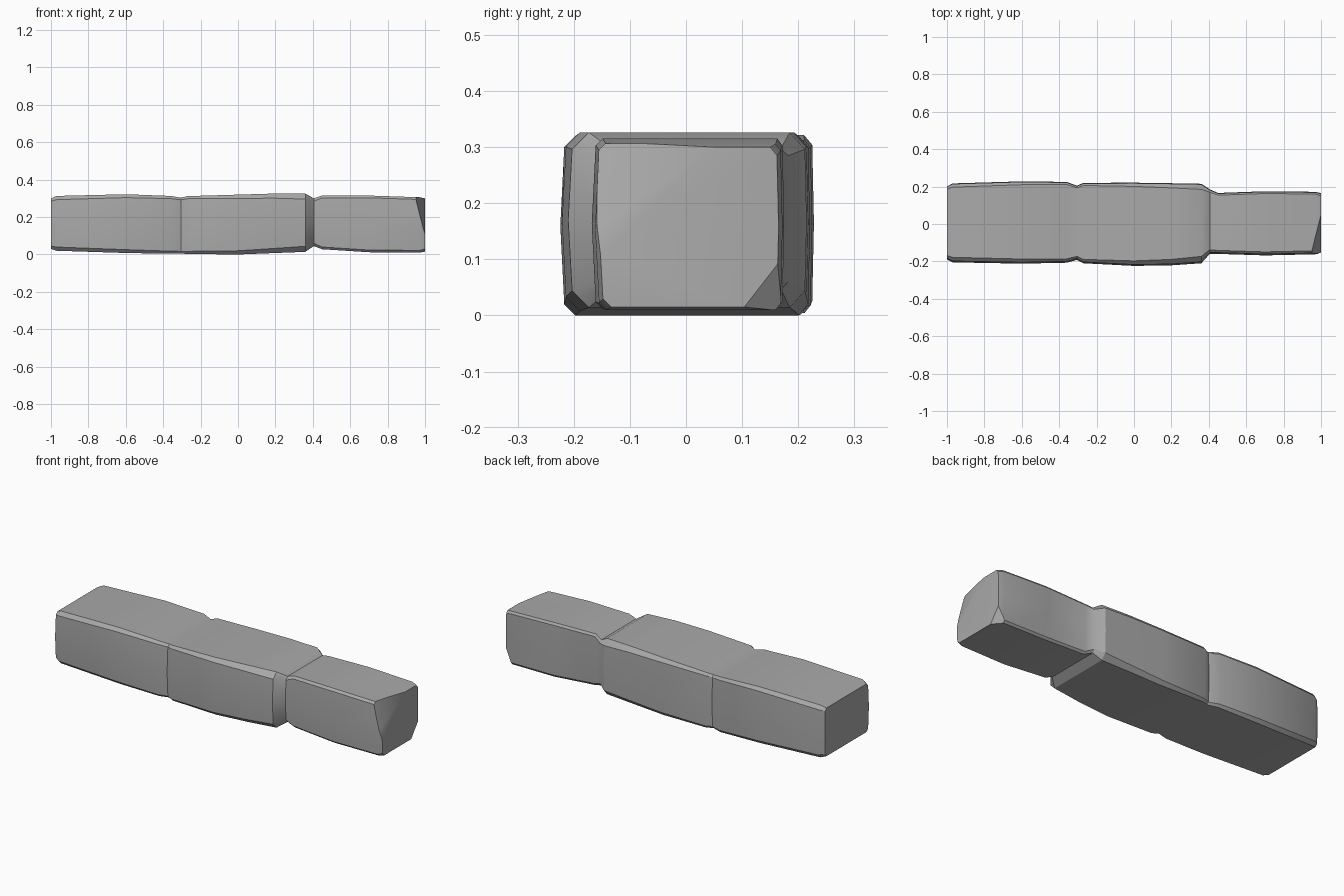
import bpy, bmesh, math
from mathutils import Vector

cube = bpy.data.objects.get("Cube")
if cube:
    bpy.data.objects.remove(cube, do_unlink=True)

# Stone material
stone = bpy.data.materials.new("stone_grey")
stone.use_nodes = True
grey = (0.4, 0.4, 0.4, 1)
stone.diffuse_color = grey
stone.node_tree.nodes["Principled BSDF"].inputs["Base Color"].default_value = grey

# Sections along the row: x, front, back, bottom, top, chamfer
sections = [
    (-1.0, -.19, .20, .03, .30, .015),
    (-.97, -.205, .217, .02, .313, .02),
    (-.6, -.212, .228, .008, .322, .018),
    (-.36, -.207, .225, .004, .313, .014),
    (-.305, -.192, .205, .005, .304, .012),
    (-.27, -.21, .22, .003, .312, .014),
    (0, -.224, .221, .0, .32, .02),
    (.2, -.221, .218, .008, .326, .025),
    (.36, -.21, .215, .014, .326, .03),
    (.405, -.16, .185, .045, .30, .015),
    (.45, -.16, .166, .028, .315, .012),
    (.7, -.168, .175, .012, .315, .012),
    (.97, -.162, .172, .01, .306, .012),
    (1.0, -.155, .165, .015, .30, .015),
]


def ring(bm, x, front, back, low, high, c):
    """Chamfered rectangle with gently bulging front and back."""
    mid = (low + high) / 2
    lean = .007
    pts = [(front + c + lean, low), (back - c, low), (back - .003, low + c), (back, mid),
           (back - .003, high - c), (back - c, high), (front + c + lean, high),
           (front + lean, high - c), (front, mid), (front + lean, low + c)]
    return [bm.verts.new((x, y, z)) for y, z in pts]


bm = bmesh.new()
rings = [ring(bm, *s) for s in sections]
for a, b in zip(rings, rings[1:]):
    for i in range(len(a)):
        j = (i + 1) % len(a)
        bm.faces.new((a[i], a[j], b[j], b[i]))
bm.faces.new(rings[0])
bm.faces.new(rings[-1])
bmesh.ops.recalc_face_normals(bm, faces=bm.faces)

# Chipped corners at the narrow end
chips = [
    ((.95, -.155, .30), (1, -.16, .10), (1, .05, .30)),
    ((1, .17, .10), (1, .10, .01), (.96, .17, .01)),
]
for p, q, r in chips:
    p, q, r = Vector(p), Vector(q), Vector(r)
    n = (q - p).cross(r - p).normalized()
    if n.x < 0:
        n.negate()
    cut = bmesh.ops.bisect_plane(bm, geom=bm.verts[:] + bm.edges[:] + bm.faces[:],
                                 plane_co=p, plane_no=n, clear_outer=True)
    edges = [e for e in cut["geom_cut"] if isinstance(e, bmesh.types.BMEdge)]
    bmesh.ops.holes_fill(bm, edges=edges, sides=0)
bmesh.ops.recalc_face_normals(bm, faces=bm.faces)

mesh = bpy.data.meshes.new("stone_block_row")
bm.to_mesh(mesh)
bm.free()
mesh.materials.append(stone)
row = bpy.data.objects.new("stone_block_row", mesh)
bpy.context.collection.objects.link(row)
bpy.ops.object.select_all(action='DESELECT')
row.select_set(True)
bpy.context.view_layer.objects.active = row
bpy.ops.object.shade_smooth_by_angle(angle=math.radians(32))
